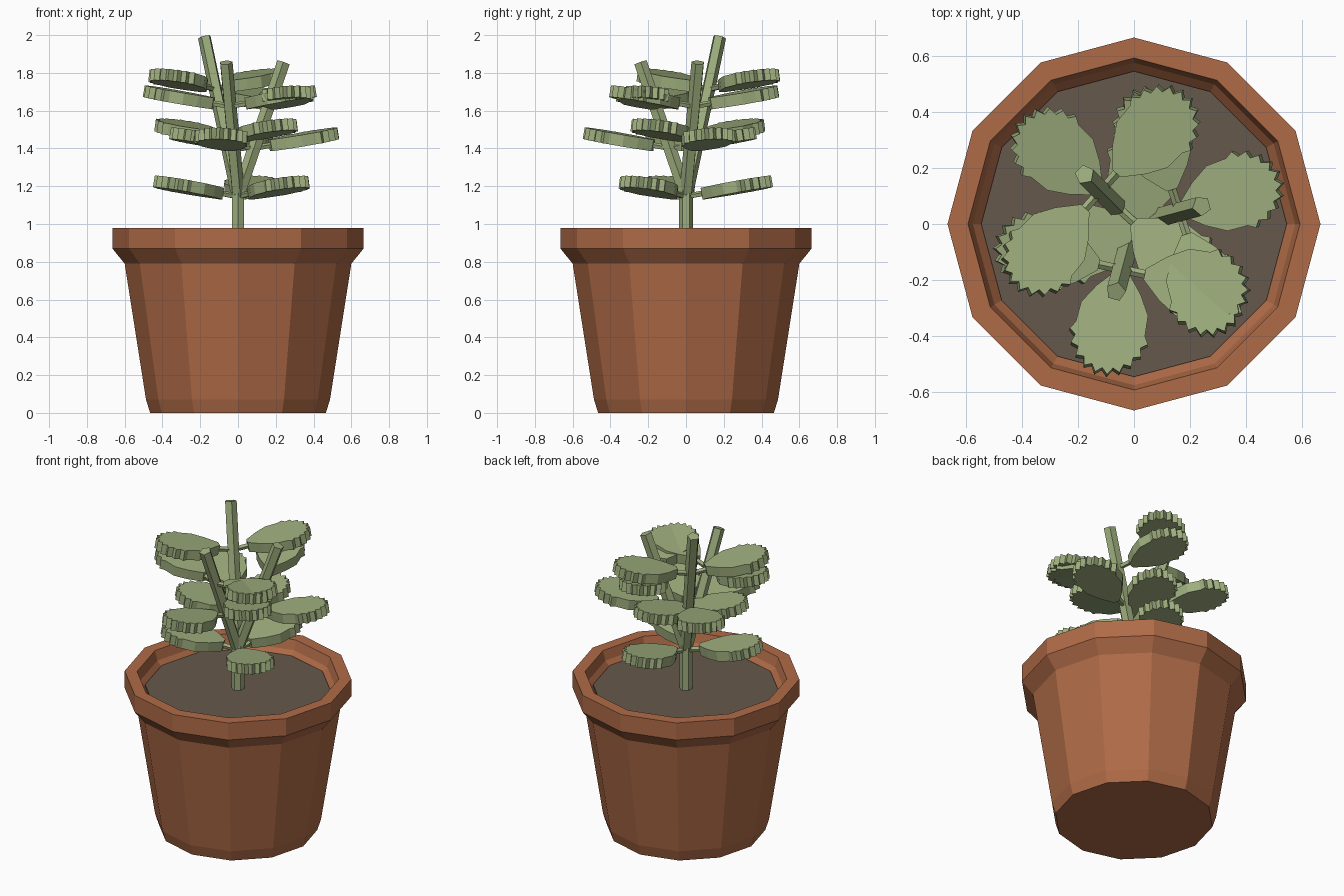
import bpy, bmesh, math
from mathutils import Vector, Matrix

if "Cube" in bpy.data.objects:
    bpy.data.objects.remove(bpy.data.objects["Cube"])


def material(name, rgb):
    m = bpy.data.materials.new(name)
    m.diffuse_color = (*rgb, 1)
    m.use_nodes = True
    m.node_tree.nodes["Principled BSDF"].inputs["Base Color"].default_value = m.diffuse_color
    return m


TERRACOTTA = material("terracotta", (0.43, 0.147, 0.063))
SOIL = material("soil_brown", (0.133, 0.098, 0.07))
GREEN = material("leaf_green", (0.34, 0.42, 0.205))


def finish(name, bm, mat):
    bmesh.ops.recalc_face_normals(bm, faces=bm.faces)
    me = bpy.data.meshes.new(name)
    bm.to_mesh(me)
    bm.free()
    me.materials.append(mat)
    ob = bpy.data.objects.new(name, me)
    bpy.context.collection.objects.link(ob)
    return ob


def lathe(name, profile, sides, mat):
    """Rings of (radius, z); first and last rings are capped."""
    bm = bmesh.new()
    rings = [[bm.verts.new((r * math.cos(2 * math.pi * i / sides),
                            r * math.sin(2 * math.pi * i / sides), z))
              for i in range(sides)] for r, z in profile]
    for a, b in zip(rings, rings[1:]):
        for i in range(sides):
            j = (i + 1) % sides
            bm.faces.new((a[i], a[j], b[j], b[i]))
    bm.faces.new(rings[0])
    bm.faces.new(rings[-1])
    return finish(name, bm, mat)


def rod(name, p, q, r, sides):
    """Straight faceted stem from p to q."""
    p, q = Vector(p), Vector(q)
    bm = bmesh.new()
    rot = (q - p).to_track_quat('Z', 'Y').to_matrix().to_4x4()
    bmesh.ops.create_cone(bm, cap_ends=True, segments=sides, radius1=r, radius2=r,
                          depth=(q - p).length,
                          matrix=Matrix.Translation((p + q) / 2) @ rot)
    return finish(name, bm, GREEN)


# Leaf outline: smooth near the stalk, toothed around the tip
TEETH = 10
side = [(0.09, 0.02), (0.16, 0.08), (0.23, 0.122)]
outline = [(u, -v) for u, v in side]
for k in range(2 * TEETH + 1):
    a = math.radians(-88 + 176 * k / (2 * TEETH))
    s = 1.0 if k % 2 else 0.87
    outline.append((0.30 + 0.17 * s * math.cos(a), 0.145 * s * math.sin(a)))
outline += side[::-1]
THICK = 0.062
TILT = math.radians(10)


def leaf(name, node, azimuth):
    mat = (Matrix.Translation(node) @ Matrix.Rotation(math.radians(azimuth + 3), 4, 'Z')
           @ Matrix.Rotation(-TILT, 4, 'Y'))
    bm = bmesh.new()
    low = [bm.verts.new((u, v, -THICK / 2)) for u, v in outline]
    top = [bm.verts.new((u, v, THICK / 2)) for u, v in outline]
    bm.faces.new(low[::-1])
    bm.faces.new(top)
    n = len(outline)
    for i in range(n):
        j = (i + 1) % n
        bm.faces.new((low[i], low[j], top[j], top[i]))
    bm.transform(mat)
    finish(name, bm, GREEN)
    rod(name + "_stalk", node, mat @ Vector((0.12, 0, 0)), 0.016, 5)


# Pot with flared rim and inner lip
lathe("pot", [(0.465, 0), (0.487, 0.07), (0.60, 0.79), (0.665, 0.87), (0.665, 0.98),
              (0.592, 0.98), (0.575, 0.92), (0.54, 0.88), (0.54, 0.84)], 12, TERRACOTTA)
lathe("soil", [(0.545, 0.85), (0.545, 0.897)], 12, SOIL)

# Main stem with its lowest whorl of three leaves
rod("main_stem", (0, 0, 0.87), (0, 0, 1.18), 0.038, 6)
for i, az in enumerate((-45, 75, 195)):
    leaf(f"low_leaf_{i + 1}", Vector((0, 0, 1.145)), az)

# Three leaning branches, each with two crossed pairs of leaves
FORK = 1.15
for b, (az, tip_z) in enumerate(((135, 1.99), (15, 1.855), (-105, 1.855)), 1):
    a = math.radians(az)
    base = Vector((0, 0, FORK))
    tip = Vector((0.25 * math.cos(a), 0.25 * math.sin(a), tip_z))
    rod(f"branch_{b}", base, tip, 0.036, 5)
    for level, (t, turns) in enumerate(((0.355, (0, 180)), (0.67, (90, -90))), 1):
        node = base.lerp(tip, t)
        for s, turn in enumerate(turns, 1):
            leaf(f"branch_{b}_leaf_{level}_{s}", node, az + turn)
